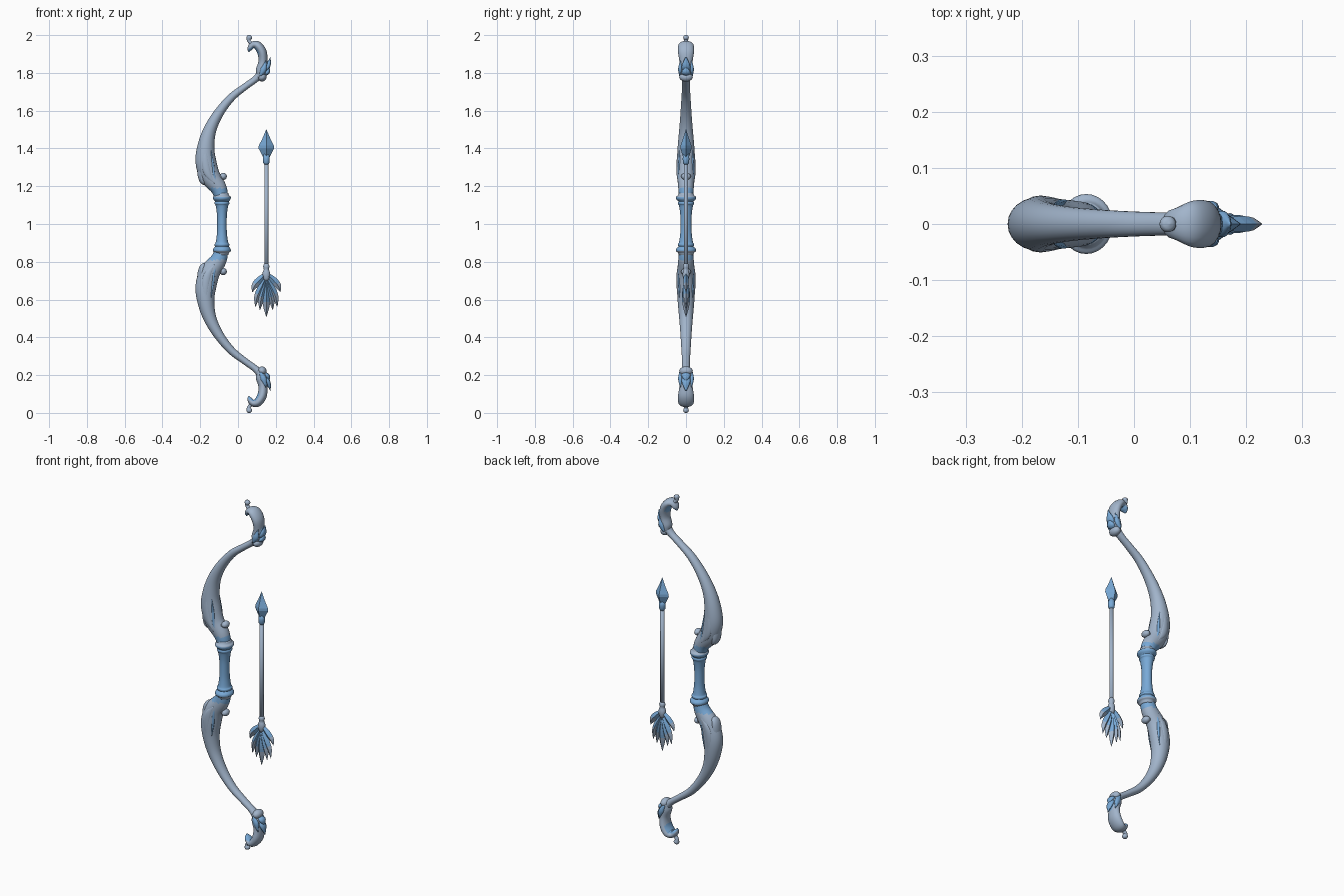
import bpy, bmesh, math
from mathutils import Vector


def material(name, rgb):
    m = bpy.data.materials.new(name)
    m.diffuse_color = (*rgb, 1)
    return m


GREY = material("grey blue", (0.36, 0.46, 0.60))
BLUE = material("steel blue", (0.19, 0.40, 0.68))


def spline(pts, n):
    """Catmull-Rom through the rows of pts, n steps per span."""
    if n == 1:
        return [Vector(p) for p in pts]
    p = [Vector(a) for a in pts]
    p = [2 * p[0] - p[1]] + p + [2 * p[-1] - p[-2]]
    out = []
    for i in range(1, len(p) - 2):
        a, b, c, d = p[i - 1:i + 3]
        for k in range(n):
            t = k / n
            out.append(0.5 * (2 * b + (c - a) * t + (2 * a - 5 * b + 4 * c - d) * t * t
                              + (3 * b - a - 3 * c + d) * t ** 3))
    return out + [p[-2]]


def sweep(name, pts, mats, sides=20, steps=5, y=0.0, mirror=False, rule=None, smooth=True):
    """Elliptic tube along rows of (x, z, radius in plane, radius along y)."""
    rows = spline(pts, steps)
    zc = 1.0 if mirror else 0.0
    bm = bmesh.new()
    rings = []
    for i, r in enumerate(rows):
        a, b = rows[max(i - 1, 0)], rows[min(i + 1, len(rows) - 1)]
        t = Vector((b[0] - a[0], 0, b[1] - a[1])).normalized()
        nrm = Vector((t.z, 0, -t.x))
        c = Vector((r[0], y, r[1] - zc))
        ring = []
        for k in range(sides):
            u = math.tau * k / sides
            ring.append(bm.verts.new(c + nrm * max(r[2], 0.0006) * math.cos(u)
                                     + Vector((0, max(r[3], 0.0006) * math.sin(u), 0))))
        rings.append(ring)
    for a, b in zip(rings, rings[1:]):
        for k in range(sides):
            bm.faces.new((a[k], a[(k + 1) % sides], b[(k + 1) % sides], b[k]))
    bm.faces.new(rings[0])
    bm.faces.new(rings[-1])
    bmesh.ops.recalc_face_normals(bm, faces=bm.faces)
    for f in bm.faces:
        f.smooth = smooth
        if rule:
            c = f.calc_center_median()
            f.material_index = int(rule(c.x, c.y, c.z + zc))
    me = bpy.data.meshes.new(name)
    bm.to_mesh(me)
    bm.free()
    for m in mats:
        me.materials.append(m)
    ob = bpy.data.objects.new(name, me)
    bpy.context.collection.objects.link(ob)
    ob.location.z = zc
    if mirror:
        mod = ob.modifiers.new("mirror", 'MIRROR')
        mod.use_axis = (False, False, True)
    return ob


def ball(name, x, z, r, ry, mat, y=0.0):
    pts = [(x, z - r * math.cos(a), r * math.sin(a), ry * math.sin(a))
           for a in [math.pi * i / 10 for i in range(11)]]
    return sweep(name, pts, [mat], 16, 1, y, True)


# limbs, mirrored about the middle of the grip
sweep("limb", [(-0.085, 1.13, .034, .036), (-0.103, 1.19, .043, .041), (-0.148, 1.255, .053, .046),
               (-0.170, 1.33, .055, .048), (-0.170, 1.41, .045, .044), (-0.148, 1.50, .034, .036),
               (-0.100, 1.59, .026, .029), (-0.035, 1.67, .021, .024), (0.035, 1.725, .018, .021),
               (0.09, 1.765, .018, .021), (0.125, 1.80, .022, .028)],
      [GREY, BLUE], 24, 6, mirror=True, rule=lambda x, y, z: z < 1.19)

# scrolled tips with a small finial bud
sweep("tip_scroll", [(0.112, 1.775, .014, .026), (0.124, 1.81, .030, .034), (0.132, 1.86, .024, .035),
                     (0.127, 1.91, .025, .042), (0.103, 1.945, .023, .041), (0.078, 1.947, .018, .030),
                     (0.062, 1.928, .013, .022), (0.056, 1.912, .003, .006)],
      [GREY, BLUE], 20, 6, mirror=True,
      rule=lambda x, y, z: z > 1.88 and math.hypot(x - 0.08, z - 1.905) < 0.032)
sweep("tip_finial", [(0.092, 1.945, .014, .020), (0.068, 1.958, .010, .013), (0.057, 1.973, .010, .011),
                     (0.060, 1.987, .015, .015), (0.063, 1.996, .011, .011), (0.064, 2.0, .001, .001)],
      [GREY], 14, 4, mirror=True)

# collar and pointed leaves below the scroll
ball("collar_bead", 0.127, 1.778, 0.024, 0.036, GREY)
for i, (x0, z0, x1, z1) in enumerate([(0.128, 1.80, 0.172, 1.885), (0.128, 1.79, 0.166, 1.835),
                                      (0.125, 1.79, 0.15, 1.90)]):
    xm, zm = (x0 + x1) / 2 + 0.008, (z0 + z1) / 2 - 0.008
    sweep(f"collar_leaf_{i}", [(x0, z0, .008, .012), (xm, zm, .013, .024), (x1, z1, .001, .002)],
          [BLUE], 10, 5, mirror=True)
for s in (-1, 1):
    sweep("collar_side_leaf", [(0.118, 1.785, .006, .006), (0.135, 1.82, .016, .012), (0.148, 1.865, .001, .002)],
          [BLUE], 10, 5, s * 0.030, True)

# carved lips, beads and side leaves at the limb root
ball("root_bead", -0.078, 1.252, 0.019, 0.026, GREY)
sweep("root_bead_stalk", [(-0.115, 1.215, .018, .03), (-0.10, 1.24, .016, .024), (-0.078, 1.256, .012, .02)],
      [GREY], 12, 4, mirror=True)
sweep("root_lip", [(-0.178, 1.32, .040, .036), (-0.190, 1.27, .026, .034), (-0.190, 1.235, .017, .030),
                   (-0.178, 1.218, .012, .022), (-0.168, 1.222, .002, .005)], [GREY], 16, 5, mirror=True)
for s in (-1, 1):
    sweep("side_leaf", [(-0.125, 1.215, .004, .004), (-0.160, 1.27, .021, .011), (-0.172, 1.34, .020, .010),
                        (-0.168, 1.43, .001, .002)], [GREY], 12, 5, s * 0.039, True)
    sweep("side_leaf_vein", [(-0.110, 1.20, .004, .006), (-0.128, 1.26, .008, .009), (-0.134, 1.32, .007, .007),
                             (-0.142, 1.39, .001, .002)], [BLUE], 10, 5, s * 0.035, True)

# turned grip with rings at both ends
half = [(0, .025, .029), (.045, .026, .030), (.08, .030, .034), (.10, .034, .038), (.106, .039, .042),
        (.114, .039, .042), (.119, .036, .039), (.127, .043, .048), (.135, .047, .053), (.145, .046, .052),
        (.152, .038, .043), (.165, .033, .037)]
prof = [(-0.085, 1 - z, a, b) for z, a, b in reversed(half[1:])] + [(-0.085, 1 + z, a, b) for z, a, b in half]
sweep("grip", prof, [BLUE, GREY], 28, 3, rule=lambda x, y, z: abs(z - 1) > 0.142)

# arrow shaft and head
AX = 0.15
sweep("arrow_shaft", [(AX, 0.70, .011, .011), (AX, 1.35, .011, .011)], [GREY], 12, 1)
sweep("shaft_collar", [(AX, 0.70, .012, .012), (AX, 0.725, .020, .018), (AX, 0.745, .019, .017),
                       (AX, 0.76, .013, .013), (AX, 0.775, .017, .016), (AX, 0.79, .011, .011)], [GREY], 14, 2)
sweep("head_socket", [(AX, 1.315, .011, .011), (AX, 1.325, .017, .017), (AX, 1.345, .018, .018),
                      (AX, 1.37, .016, .016)], [BLUE], 14, 1)
sweep("arrow_head", [(AX, 1.345, .013, .012), (AX, 1.40, .041, .030), (AX, 1.415, .040, .029),
                     (AX, 1.45, .022, .017), (AX, 1.50, .001, .001)], [BLUE], 4, 1, smooth=False)

# fletching: ridged leaf-shaped feathers fanned in the bow's plane
for i, (bz, dx, tz, w, th) in enumerate([(0.70, 0, 0.508, .021, .022), (0.71, .034, 0.545, .019, .019),
                                         (0.72, .058, 0.562, .018, .016), (0.74, .074, 0.64, .019, .014)]):
    for s in ((1,) if dx == 0 else (-1, 1)):
        d = s * dx
        split = tz + 0.45 * (bz - tz)
        sweep(f"feather_{i}", [(AX, bz, .007, .008), (AX + d * .50, bz + .38 * (tz - bz), w, th),
                               (AX + d * .85, bz + .68 * (tz - bz), w * .85, th * .8), (AX + d, tz, .001, .001)],
              [GREY, BLUE], 4, 3, smooth=False, rule=lambda x, y, z, c=split: z > c)
